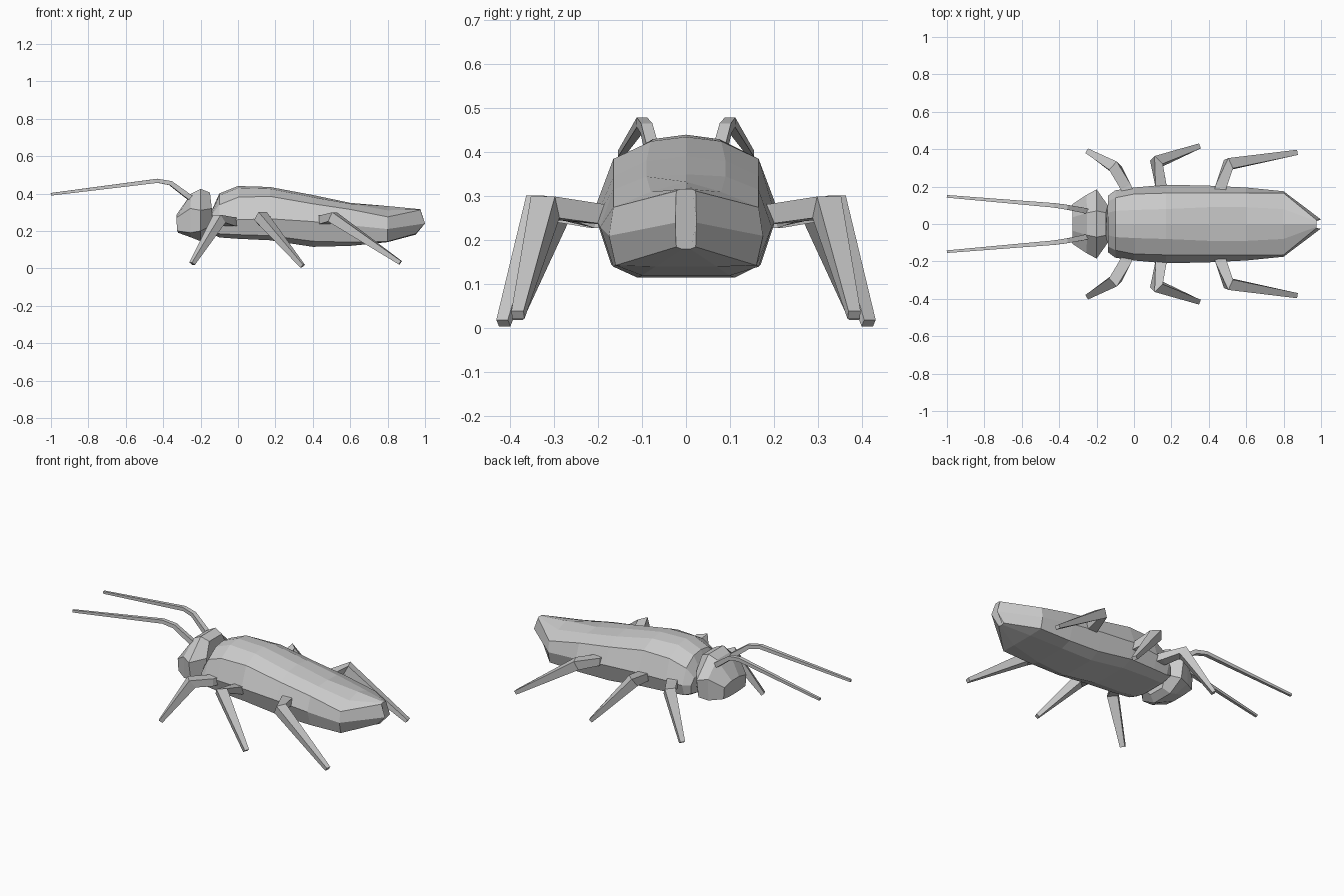
import bpy, bmesh
from mathutils import Vector

grey = bpy.data.materials.new("shell_grey")
grey.diffuse_color = (0.6, 0.6, 0.6, 1)


def loft(name, rings):
    """Skin closed rings of points, capping both ends."""
    bm = bmesh.new()
    loops = [[bm.verts.new(p) for p in ring] for ring in rings]
    n = len(loops[0])
    for a, b in zip(loops, loops[1:]):
        for i in range(n):
            j = (i + 1) % n
            bm.faces.new((a[i], a[j], b[j], b[i]))
    bm.faces.new(loops[0])
    bm.faces.new(loops[-1])
    bmesh.ops.recalc_face_normals(bm, faces=bm.faces)
    me = bpy.data.meshes.new(name)
    bm.to_mesh(me)
    bm.free()
    me.materials.append(grey)
    ob = bpy.data.objects.new(name, me)
    bpy.context.collection.objects.link(ob)
    return ob


def mirrored(half):
    """Half outline of (x, y, z) from top to bottom, closed on the other side."""
    return half + [(x, -y, z) for x, y, z in reversed(half) if y > 0]


def limb(name, path, widths, heights):
    """Square bar with mitred joints along a path."""
    pts = [Vector(p) for p in path]
    rings = []
    for i, p in enumerate(pts):
        d = (pts[min(i + 1, len(pts) - 1)] - pts[max(i - 1, 0)]).normalized()
        side = d.cross(Vector((0, 0, 1))).normalized()
        up = side.cross(d)
        s, u = side * widths[i] / 2, up * heights[i] / 2
        rings.append([p + s + u, p - s + u, p - s - u, p + s - u])
    loft(name, rings)


# Body: x, top z, shoulder (y, z), upper side (y, z), middle (y, z),
# lower side (y, z), belly (y, z)
sections = [
    (-.14, .31, .06, .305, .12, .285, .15, .25, .15, .20, .08, .185),
    (-.10, .40, .07, .39, .14, .34, .18, .25, .16, .185, .10, .165),
    (0.00, .44, .075, .43, .16, .38, .195, .26, .17, .18, .11, .158),
    (0.17, .435, .08, .425, .165, .385, .21, .265, .18, .175, .11, .15),
    (0.40, .392, .09, .38, .165, .345, .205, .25, .17, .145, .11, .115),
    (0.60, .35, .09, .345, .165, .315, .195, .23, .165, .14, .10, .12),
    (0.80, .333, .08, .31, .165, .275, .175, .21, .16, .143, .07, .14),
    (0.975, .316, .015, .316, .022, .312, .024, .24, .022, .185, .01, .18),
]
rings = []
for x, top, *rest in sections:
    half = [(x, 0, top)] + [(x, rest[i], rest[i + 1]) for i in range(0, 10, 2)]
    rings.append(mirrored(half))
# tail tip bulges backward at mid height and tucks in below
rings[-1] = [(1.0 if abs(z - .24) < .01 else .95 if z < .2 else x, y, z)
             for x, y, z in rings[-1]]
loft("body", rings)

# Head: wide middle ring between a small face and a neck
head = [
    [(-.33, .035, .285), (-.33, .105, .27), (-.325, .105, .20), (-.32, .04, .19)],
    [(-.25, .06, .40), (-.255, .155, .32), (-.255, .15, .19), (-.25, .06, .165)],
    [(-.20, .07, .425), (-.20, .185, .31), (-.20, .165, .20), (-.20, .07, .145)],
    [(-.15, .06, .405), (-.14, .10, .32), (-.14, .10, .23), (-.16, .05, .175)],
]
loft("head", [mirrored(h) for h in head])

# Antennae and legs on both sides
for s, side in ((1, "left"), (-1, "right")):
    limb("antenna_" + side,
         [(-.24, s * .065, .365), (-.28, s * .075, .395), (-.36, s * .09, .455),
          (-.43, s * .10, .468), (-1, s * .148, .396)],
         [.028, .028, .026, .024, .014], [.028, .028, .024, .022, .014])
    legs = {
        "front": [(-.02, .14, .25), (-.045, .20, .25), (-.10, .30, .265), (-.245, .387, .025)],
        "middle": [(.15, .14, .25), (.145, .20, .25), (.12, .33, .28), (.345, .415, .012)],
        "rear": [(.45, .14, .26), (.465, .20, .26), (.505, .32, .275), (.868, .382, .03)],
    }
    for part, path in legs.items():
        limb(f"{part}_leg_{side}", [(x, s * y, z) for x, y, z in path],
             [.06, .06, .06, .028], [.045, .045, .055, .022])
